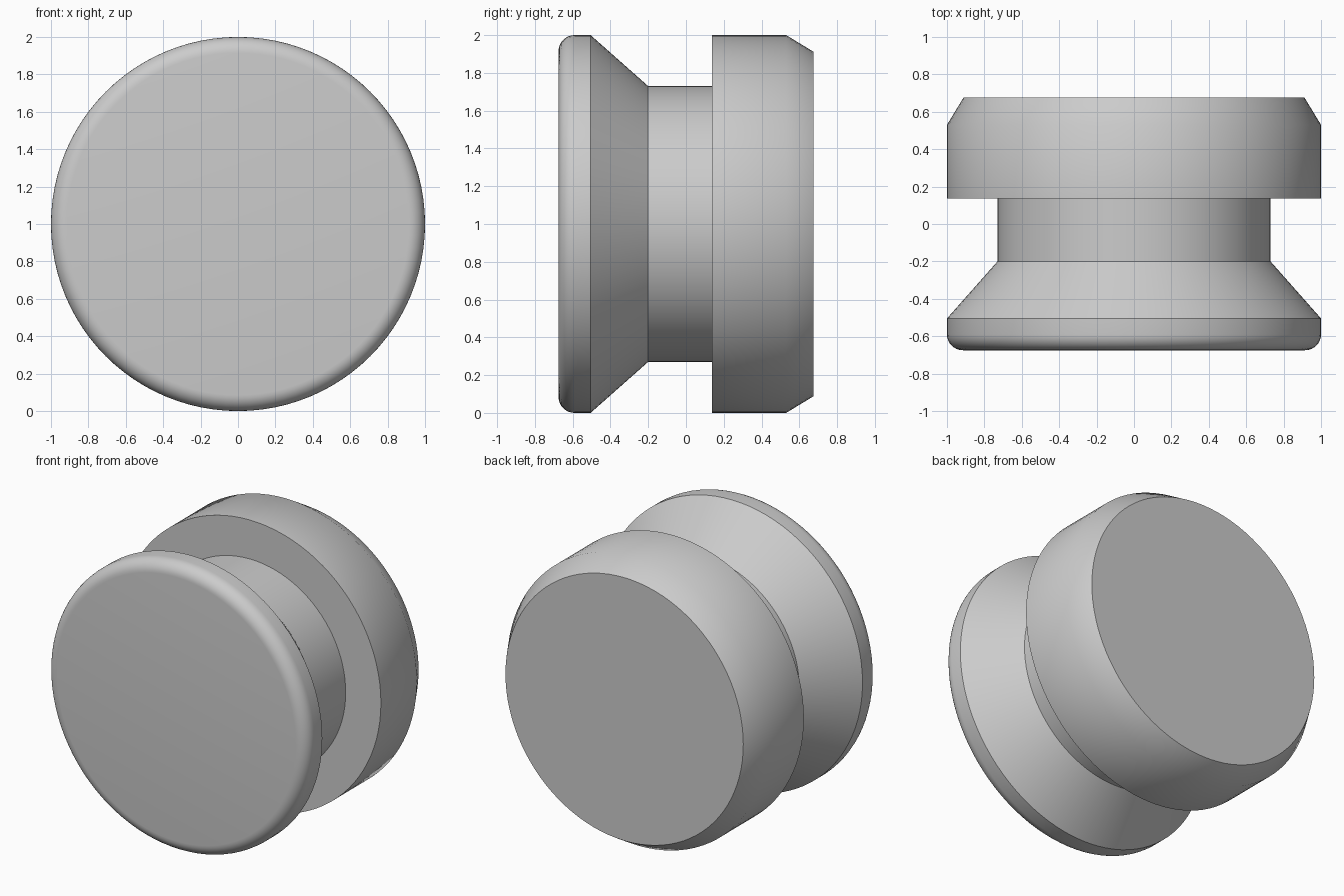
import bpy
import bmesh
import math
from mathutils import Matrix, Vector

if "Cube" in bpy.data.objects:
    bpy.data.objects.remove(bpy.data.objects["Cube"], do_unlink=True)

SEGMENTS = 96
FRONT, BACK = -0.675, 0.675
ROUND = 0.085

grey = bpy.data.materials.new("plain grey")
grey.use_nodes = True
colour = (0.6, 0.6, 0.6, 1)
grey.diffuse_color = colour
grey.node_tree.nodes["Principled BSDF"].inputs["Base Color"].default_value = colour


def lathe(name, profile):
    """Turn a (radius, y) profile around the y axis and cap both ends."""
    bm = bmesh.new()
    rings = []
    for radius, y in profile:
        ring = []
        for i in range(SEGMENTS):
            a = math.tau * i / SEGMENTS
            ring.append(bm.verts.new((radius * math.cos(a), y, 1 + radius * math.sin(a))))
        rings.append(ring)
    for a, b in zip(rings, rings[1:]):
        for i in range(SEGMENTS):
            j = (i + 1) % SEGMENTS
            bm.faces.new((a[i], a[j], b[j], b[i]))
    bm.faces.new(rings[0])
    bm.faces.new(rings[-1])
    bmesh.ops.recalc_face_normals(bm, faces=bm.faces)
    mesh = bpy.data.meshes.new(name)
    bm.to_mesh(mesh)
    bm.free()
    mesh.materials.append(grey)
    obj = bpy.data.objects.new(name, mesh)
    bpy.context.collection.objects.link(obj)
    bpy.ops.object.select_all(action="DESELECT")
    obj.select_set(True)
    bpy.context.view_layer.objects.active = obj
    bpy.ops.object.shade_smooth_by_angle(angle=math.radians(35))
    return obj


# Rounded front rim
profile = []
for k in range(9):
    t = math.pi / 2 * k / 8
    profile.append((1 - ROUND + ROUND * math.sin(t), FRONT + ROUND - ROUND * math.cos(t)))

# Rim side, tapered shoulder, neck, then the chamfered rear drum
profile += [(1, -0.505), (0.73, -0.2), (0.73, 0.137), (1, 0.137), (1, 0.53), (0.912, BACK)]
lathe("grooved_knob", profile)
